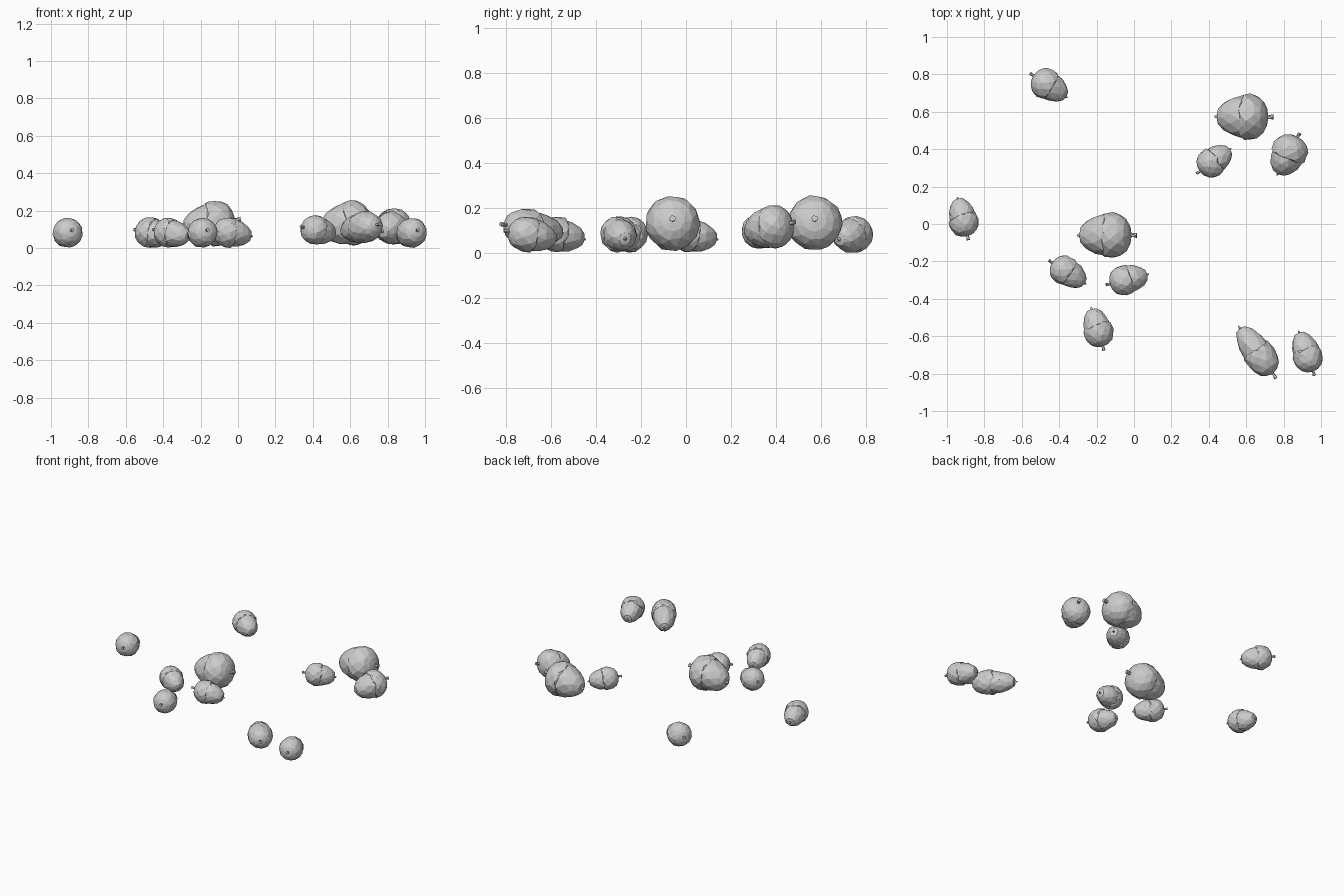
import bpy, bmesh, random
from math import cos, sin, tau
from mathutils import Vector

if "Cube" in bpy.data.objects:
    bpy.data.objects.remove(bpy.data.objects["Cube"])

random.seed(7)
SIDES = 11

# profiles: (position from tip 0 to stem 1, radius fraction)
NUT = [(0.0, 0.03), (0.05, 0.10), (0.065, 0.36), (0.16, 0.64), (0.31, 0.86), (0.47, 0.95), (0.62, 0.92), (0.75, 0.6)]
CAP = [(0.53, 0.86), (0.46, 0.94), (0.49, 1.02), (0.60, 1.04), (0.72, 0.95), (0.82, 0.75), (0.88, 0.45), (0.905, 0.12)]
STEM = [(0.86, 0.10), (0.94, 0.10), (1.0, 0.13)]


def lathe(name, profile, tip, stem, radius, sides, wobble, rim=0):
    """Faceted, slightly irregular solid turned about the tip-stem line."""
    axis = stem - tip
    side = axis.cross(Vector((0, 0, 1))).normalized()
    up = side.cross(axis).normalized()
    bm = bmesh.new()
    rings = []
    ragged = [random.uniform(-rim, rim) for _ in range(sides)]
    for k, (t, r) in enumerate(profile):
        ring = []
        for i in range(sides):
            a = tau * (i + 0.5 * (k % 2)) / sides + random.uniform(-wobble, wobble) * 2
            rr = radius * r * (1 + random.uniform(-wobble, wobble))
            tt = t + (ragged[i] if k < 3 else 0)
            ring.append(bm.verts.new(tip + axis * tt + (side * cos(a) + up * sin(a)) * rr))
        rings.append(ring)
    for k in range(len(rings) - 1):
        lo, hi = rings[k], rings[k + 1]
        for i in range(sides):
            j = (i + 1) % sides
            if k % 2 == 0:
                bm.faces.new((lo[i], lo[j], hi[i]))
                bm.faces.new((lo[j], hi[j], hi[i]))
            else:
                bm.faces.new((lo[i], lo[j], hi[j]))
                bm.faces.new((lo[i], hi[j], hi[i]))
    bm.faces.new(rings[0][::-1])
    bm.faces.new(rings[-1])
    bmesh.ops.recalc_face_normals(bm, faces=bm.faces)
    mesh = bpy.data.meshes.new(name)
    bm.to_mesh(mesh)
    bm.free()
    bpy.context.collection.objects.link(bpy.data.objects.new(name, mesh))


# acorns: tip x, y, stem x, y, radius, centre height, tilt
ACORNS = [
    (-0.945, 0.145, -0.885, -0.085, 0.077, 0.083, 0.04),
    (-0.355, 0.675, -0.555, 0.805, 0.080, 0.083, 0.04),
    (0.43, 0.575, 0.745, 0.572, 0.118, 0.134, 0.05),
    (0.52, 0.405, 0.335, 0.27, 0.076, 0.098, 0.04),
    (0.08, -0.268, -0.15, -0.325, 0.078, 0.085, 0.04),
    (-0.255, -0.322, -0.455, -0.195, 0.077, 0.083, 0.04),
    (-0.23, -0.445, -0.16, -0.675, 0.077, 0.083, 0.04),
    (0.558, -0.545, 0.76, -0.825, 0.082, 0.112, 0.04),
    (0.88, -0.57, 0.965, -0.81, 0.077, 0.083, 0.04),
    (0.765, 0.26, 0.885, 0.485, 0.094, 0.118, 0.05),
    (-0.305, -0.06, 0.015, -0.06, 0.118, 0.134, 0.05),
]

for n, (tx, ty, sx, sy, rad, zc, tilt) in enumerate(ACORNS, 1):
    tip = Vector((tx, ty, zc - 0.6 * tilt))
    stem = Vector((sx, sy, zc + 0.4 * tilt))
    lathe(f"acorn_nut_{n}", NUT, tip, stem, rad, SIDES, 0.035)
    lathe(f"acorn_cap_{n}", CAP, tip, stem, rad, SIDES, 0.03, 0.03)
    lathe(f"acorn_stem_{n}", STEM, tip, stem, rad, 5, 0.05)
